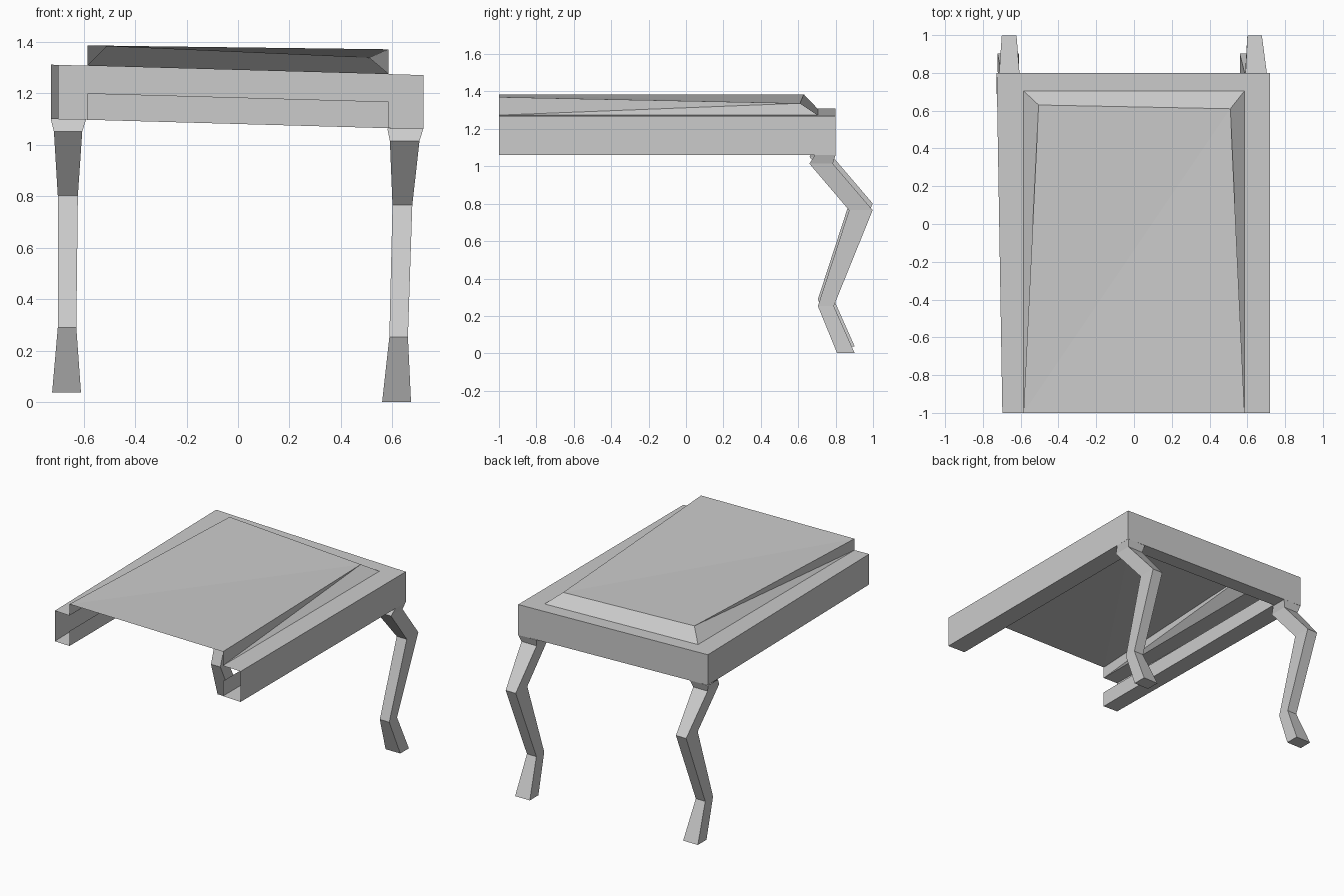
import bpy

if "Cube" in bpy.data.objects:
    bpy.data.objects.remove(bpy.data.objects["Cube"])

TILT = -0.028  # whole piece leans slightly down towards +x


def tilt(p):
    x, y, z = p
    return (x, y, z + TILT * x)


def make(name, verts, faces):
    mesh = bpy.data.meshes.new(name)
    mesh.from_pydata(verts, [], faces)
    mesh.validate()
    obj = bpy.data.objects.new(name, mesh)
    bpy.context.collection.objects.link(obj)
    return obj


def bridge(rings, n, closed):
    """Quads between consecutive rings of n points."""
    return [(a * n + i, a * n + (i + 1) % n, (a + 1) * n + (i + 1) % n, (a + 1) * n + i)
            for a in range(rings - 1) for i in range(n if closed else n - 1)]


# Seat frame: open channel section swept along a U, open at the front
outer = [(0.72, -1), (0.72, 0.8), (-0.727, 0.8), (-0.697, -1)]
inner = [(0.585, -1), (0.585, 0.7), (-0.585, 0.7), (-0.585, -1)]
section = [(1, 1.183), (1, 1.08), (0, 1.08), (0, 1.29), (1, 1.29)]
verts = [tilt((*(i if side else o), z))
         for o, i in zip(outer, inner) for side, z in section]
make("seat_frame", verts, bridge(4, len(section), False))

# Cushion: thin shell, open at the front and below, with a bevelled back
base = [tilt((x, y, 1.29)) for x, y in
        [(-0.585, -1), (-0.585, 0.705), (0.585, 0.705), (0.585, -1)]]
top = [(-0.585, -1, 1.385), (-0.505, 0.63, 1.385), (0.51, 0.61, 1.337), (0.585, -1, 1.37)]
make("cushion", base + top, [
    (4, 7, 6), (4, 6, 5),    # top
    (1, 5, 6, 2),            # back slope
    (0, 4, 5), (0, 5, 1),    # left side
    (3, 2, 6), (3, 6, 7),    # right side
])


# Back legs: four-sided rings (x min, x max, y min, y max, z) from top to foot
def back_leg(name, x_ranges):
    profile = [(0.69, 0.80, 1.08), (0.66, 0.785, 1.032), (0.872, 0.998, 0.783),
               (0.705, 0.79, 0.27), (0.808, 0.902, 0.018)]
    verts = []
    for (x0, x1), (y0, y1, z) in zip(x_ranges, profile):
        dz = TILT * (x0 + x1) / 2
        verts += [(x, y, z + dz) for x, y in [(x0, y0), (x1, y0), (x1, y1), (x0, y1)]]
    n = len(verts)
    faces = [f[::-1] for f in bridge(len(profile), 4, True)]
    make(name, verts, faces + [(n - 1, n - 2, n - 3, n - 4)])


back_leg("back_leg_right", [(0.58, 0.72), (0.59, 0.705), (0.60, 0.677),
                            (0.588, 0.66), (0.56, 0.672)])
back_leg("back_leg_left", [(-0.727, -0.59), (-0.715, -0.605), (-0.70, -0.622),
                           (-0.70, -0.628), (-0.722, -0.61)])
